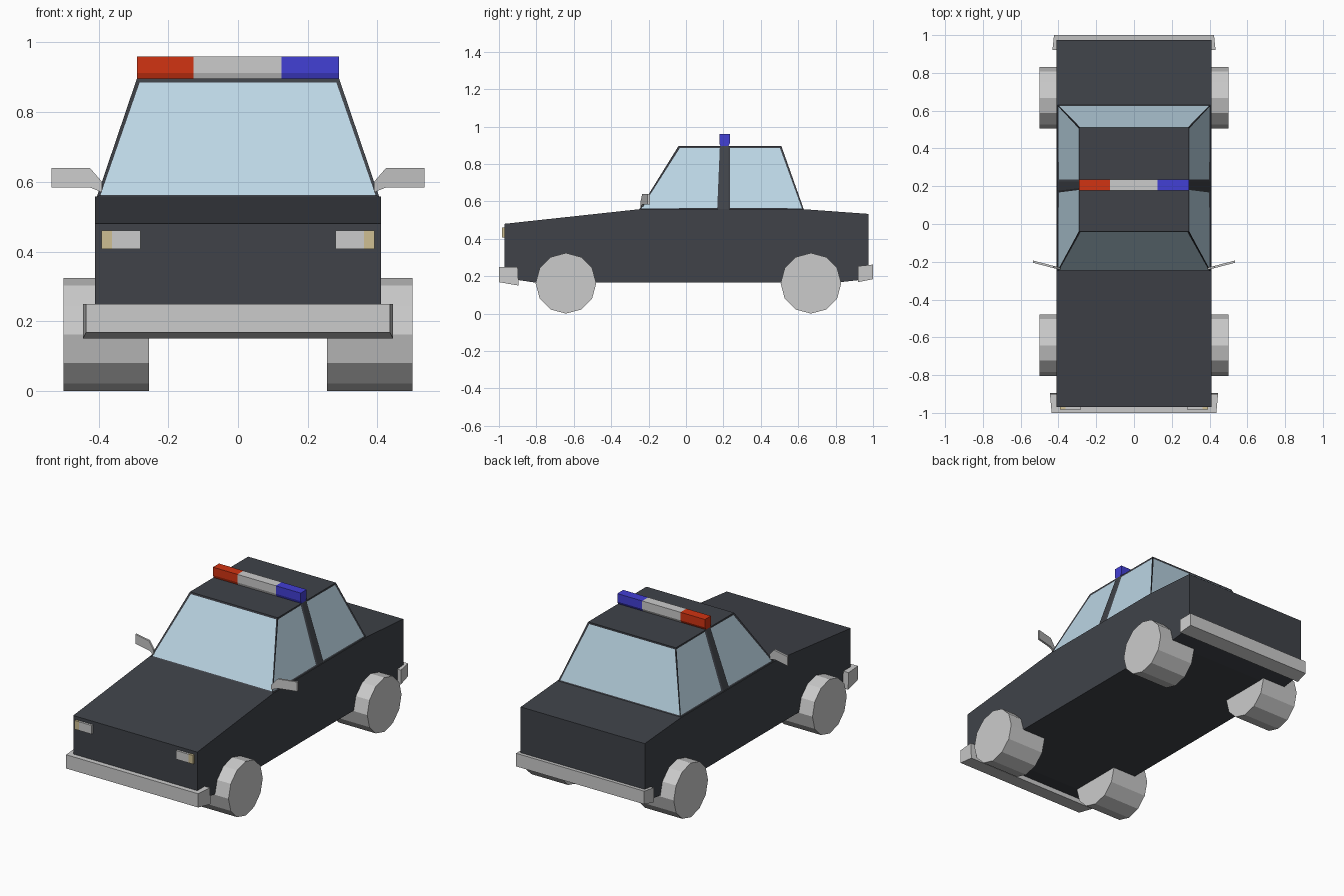
import bpy, bmesh, math
from mathutils import Matrix

if "Cube" in bpy.data.objects:
    bpy.data.objects.remove(bpy.data.objects["Cube"])


def material(name, r, g, b):
    m = bpy.data.materials.new(name)
    m.diffuse_color = (r, g, b, 1)
    m.use_nodes = True
    m.node_tree.nodes["Principled BSDF"].inputs["Base Color"].default_value = m.diffuse_color
    return m


PAINT = material("dark_paint", 0.05, 0.055, 0.066)
GLASS = material("pale_glass", 0.50, 0.67, 0.78)
RED = material("red_lens", 0.64, 0.033, 0.006)
BLUE = material("blue_lens", 0.055, 0.05, 0.66)
AMBER = material("amber_lens", 0.62, 0.52, 0.29)


def finish(name, bm, *mats):
    bmesh.ops.recalc_face_normals(bm, faces=bm.faces)
    mesh = bpy.data.meshes.new(name)
    bm.to_mesh(mesh)
    bm.free()
    for m in mats:
        mesh.materials.append(m)
    ob = bpy.data.objects.new(name, mesh)
    bpy.context.collection.objects.link(ob)
    return ob


def prism(name, profile, x0, x1, *mats):
    """Extrude a (y, z) profile along x."""
    bm = bmesh.new()
    face = bm.faces.new([bm.verts.new((x0, y, z)) for y, z in profile])
    ext = bmesh.ops.extrude_face_region(bm, geom=[face])["geom"]
    verts = [g for g in ext if isinstance(g, bmesh.types.BMVert)]
    bmesh.ops.translate(bm, vec=(x1 - x0, 0, 0), verts=verts)
    return finish(name, bm, *mats)


# Lower body
prism("body", [(-0.97, 0.48), (-0.25, 0.558), (0.63, 0.558), (0.975, 0.533),
               (0.975, 0.185), (0.80, 0.165), (-0.80, 0.165), (-0.97, 0.19)],
      -0.41, 0.41, PAINT)

# Cabin with inset windows; the narrow side faces are the door pillars
bm = bmesh.new()
low = [(-0.25, 0.18), (0.18, 0.22), (0.22, 0.63)]
rows = [(-0.25, -0.04), (0.176, 0.19), (0.226, 0.226), (0.63, 0.51)]
ring = {}
for s in (-1, 1):
    ring[s] = [(bm.verts.new((s * 0.405, yb, 0.557)), bm.verts.new((s * 0.29, yt, 0.896)))
               for yb, yt in rows]
panes = []
for s in (-1, 1):
    for i in range(3):
        (a, b), (c, d) = ring[s][i], ring[s][i + 1]
        f = bm.faces.new((a, c, d, b))
        if i != 1:
            panes.append(f)
for i in (0, 3):
    (a, b), (c, d) = ring[-1][i], ring[1][i]
    panes.append(bm.faces.new((a, c, d, b)))
for k in (0, 1):
    bm.faces.new([p[k] for p in ring[-1]] + [p[k] for p in reversed(ring[1])])
bmesh.ops.recalc_face_normals(bm, faces=bm.faces)
bmesh.ops.inset_individual(bm, faces=panes, thickness=0.013, depth=-0.004)
for f in panes:
    f.material_index = 1
finish("cabin", bm, PAINT, GLASS)


# Bumpers, slightly narrower at their outer face
def bumper(name, profile, width):
    ob = prism(name, profile, -width, width)
    for v in ob.data.vertices:
        if abs(v.co.y) > 0.97:
            v.co.x *= 0.98


bumper("front_bumper", [(-1.0, 0.25), (-0.90, 0.25), (-0.895, 0.15), (-1.0, 0.168)], 0.445)
bumper("rear_bumper", [(1.0, 0.262), (0.92, 0.254), (0.92, 0.168), (1.0, 0.184)], 0.432)

# Roof light bar in three sections
bar = [(0.185, 0.893), (0.225, 0.893), (0.235, 0.912), (0.235, 0.96), (0.178, 0.96), (0.178, 0.912)]
prism("light_bar_red", bar, -0.29, -0.128, RED)
prism("light_bar_middle", bar, -0.128, 0.125)
prism("light_bar_blue", bar, 0.125, 0.29, BLUE)

for side, s in (("left", 1), ("right", -1)):
    # Wheels
    for end, y in (("front", -0.642), ("rear", 0.668)):
        bm = bmesh.new()
        bmesh.ops.create_cone(bm, cap_ends=True, segments=12, radius1=0.162, radius2=0.162, depth=0.245,
                              matrix=Matrix.Translation((s * 0.3775, y, 0.162))
                              @ Matrix.Rotation(math.pi / 2, 4, "Y"))
        finish(f"{end}_{side}_wheel", bm)

    # Headlights and corner markers
    lamp = [(-0.983, 0.408), (-0.983, 0.46), (-0.96, 0.46), (-0.96, 0.408)]
    prism(f"{side}_headlight", lamp, s * 0.28, s * 0.362)
    prism(f"{side}_marker", lamp, s * 0.362, s * 0.392, AMBER)

    # Angled door mirror: an outline in x/z swept back along its length
    outline = [(0.39, 0.60), (0.425, 0.64), (0.535, 0.64), (0.535, 0.584), (0.425, 0.584), (0.39, 0.57)]
    bm = bmesh.new()
    loops = [[bm.verts.new((s * x, -0.243 + (x - 0.39) * 0.26 + t, z)) for x, z in outline]
             for t in (0, 0.012)]
    for loop in loops:
        bm.faces.new(loop)
    for i in range(6):
        j = (i + 1) % 6
        bm.faces.new((loops[0][i], loops[0][j], loops[1][j], loops[1][i]))
    finish(f"{side}_mirror", bm)
